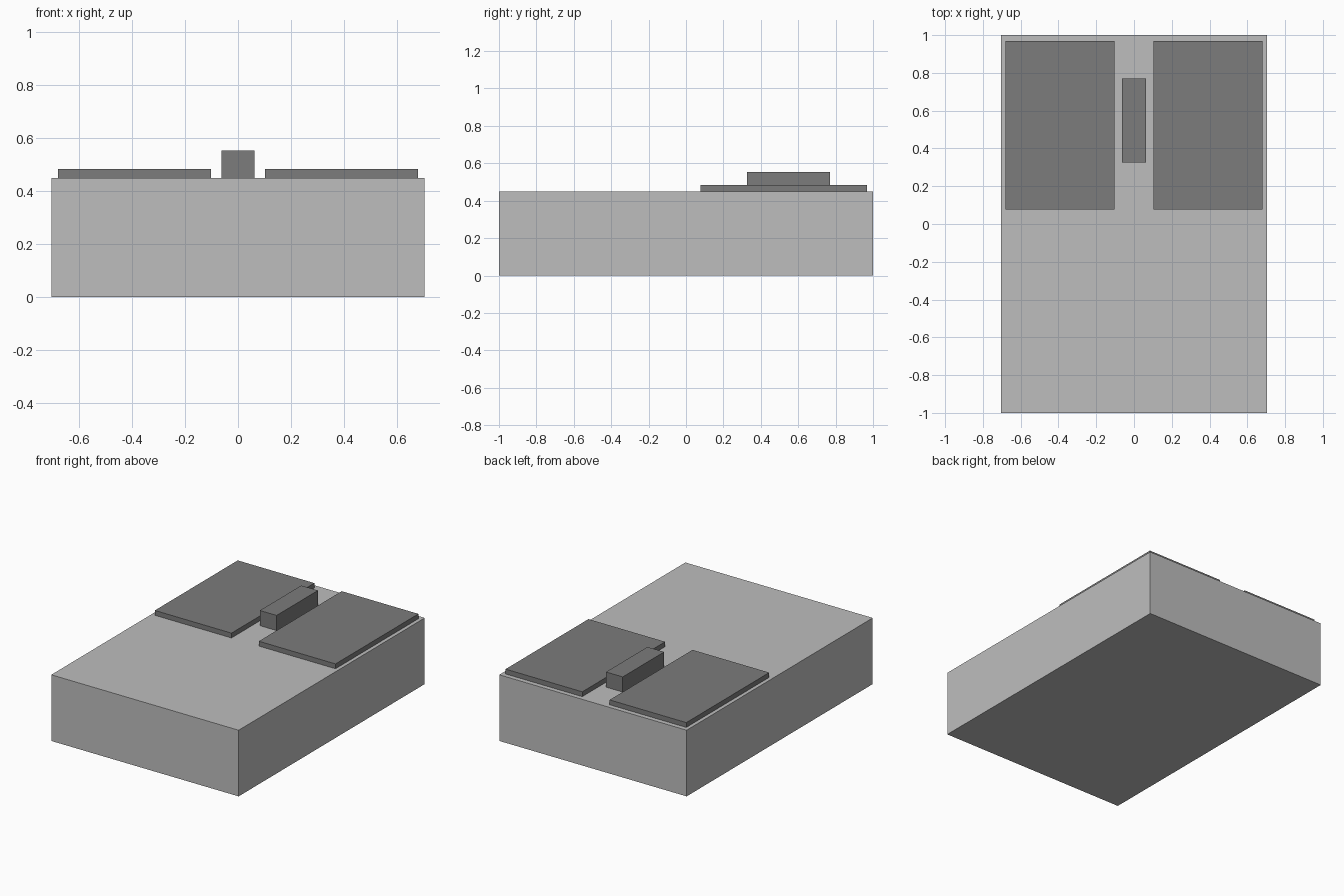
import bpy

cube = bpy.data.objects.get("Cube")
if cube:
    bpy.data.objects.remove(cube, do_unlink=True)


def make_material(name, value):
    mat = bpy.data.materials.new(name)
    mat.use_nodes = True
    colour = (value, value, value, 1)
    mat.diffuse_color = colour
    mat.node_tree.nodes["Principled BSDF"].inputs["Base Color"].default_value = colour
    return mat


def box(name, low, high, mat):
    """Box spanning two opposite corners, with its size baked into the mesh."""
    centre = [(a + b) / 2 for a, b in zip(low, high)]
    bpy.ops.mesh.primitive_cube_add(size=1, location=centre)
    obj = bpy.context.object
    obj.name = name
    obj.scale = [b - a for a, b in zip(low, high)]
    bpy.ops.object.transform_apply(location=False, rotation=False, scale=True)
    obj.data.materials.append(mat)
    return obj


light_grey = make_material("light grey", 0.515)
dark_grey = make_material("dark grey", 0.2)

TOP = 0.45

# Main slab
box("base_block", (-0.705, -1, 0), (0.705, 1, TOP), light_grey)

# Raised bar between the two panels
box("centre_bar", (-0.063, 0.325, TOP), (0.063, 0.77, 0.553), dark_grey)

# Thin panels on either side of the bar
for side, sign in (("left", 1), ("right", -1)):
    x_in, x_out = sorted((sign * 0.103, sign * 0.68))
    box(side + "_panel", (x_in, 0.077, TOP), (x_out, 0.968, 0.483), dark_grey)
